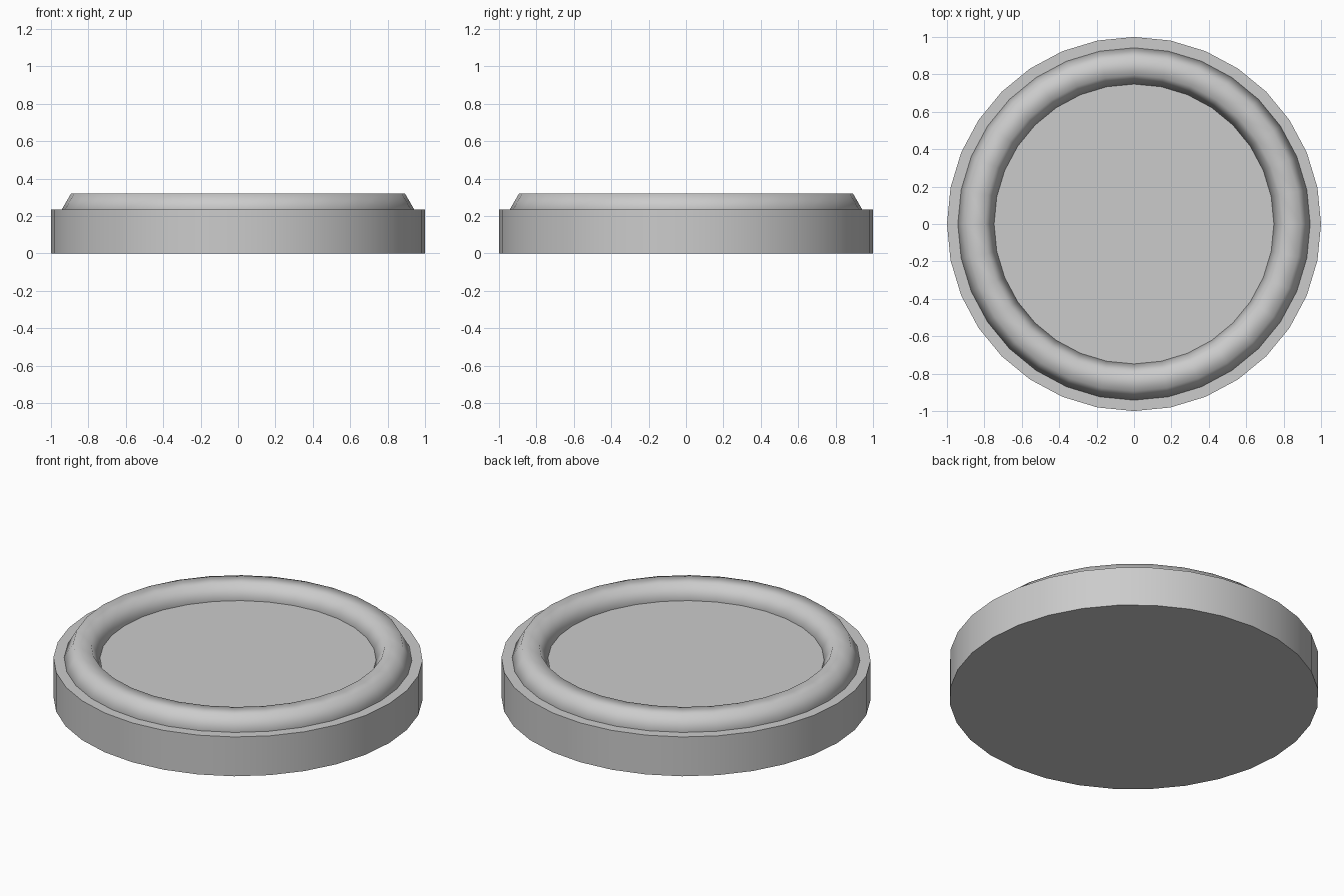
import bpy
import math

cube = bpy.data.objects.get("Cube")
if cube:
    bpy.data.objects.remove(cube, do_unlink=True)

SIDES = 32
BASE_HEIGHT = 0.235

# Single plain grey
grey = bpy.data.materials.new("light_grey")
grey.use_nodes = True
colour = (0.6, 0.6, 0.6, 1)
grey.diffuse_color = colour
for node in grey.node_tree.nodes:
    if node.type == "BSDF_PRINCIPLED":
        node.inputs["Base Color"].default_value = colour


def finish(name, angle):
    """Name the new part, colour it and smooth edges below the angle."""
    obj = bpy.context.object
    obj.name = name
    obj.data.materials.append(grey)
    bpy.ops.object.shade_smooth_by_angle(angle=math.radians(angle))


# Disc base with a crisp rim
bpy.ops.mesh.primitive_cylinder_add(
    vertices=SIDES, radius=1, depth=BASE_HEIGHT, location=(0, 0, BASE_HEIGHT / 2))
finish("disc_base", 30)

# Raised ring with a six-sided section, half sunk into the base
bpy.ops.mesh.primitive_torus_add(
    major_segments=SIDES, minor_segments=6, major_radius=0.845,
    minor_radius=0.097, location=(0, 0, BASE_HEIGHT))
finish("raised_ring", 80)
